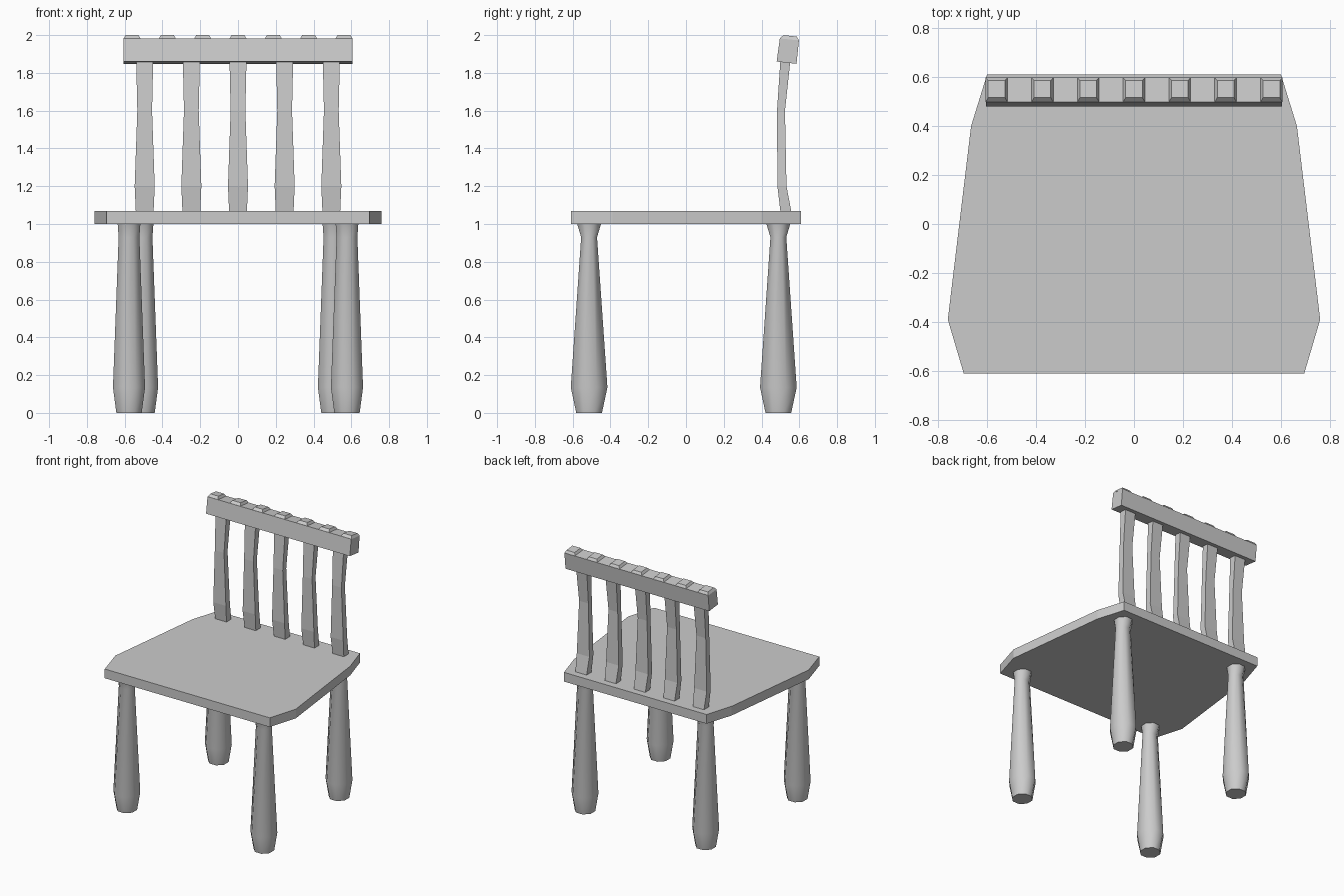
import bpy
from math import cos, sin, pi, radians

if "Cube" in bpy.data.objects:
    bpy.data.objects.remove(bpy.data.objects["Cube"])

grey = bpy.data.materials.new("plain grey")
grey.use_nodes = True
colour = (0.6, 0.6, 0.6, 1)
grey.diffuse_color = colour
grey.node_tree.nodes["Principled BSDF"].inputs["Base Color"].default_value = colour


def loft(name, rings, smooth=False):
    """Skin a stack of equal-length rings, bottom to top, and cap both ends."""
    n = len(rings[0])
    verts = [p for ring in rings for p in ring]
    faces = [tuple(reversed(range(n))), tuple(range(len(verts) - n, len(verts)))]
    for r in range(len(rings) - 1):
        for i in range(n):
            a, b = r * n + i, r * n + (i + 1) % n
            faces.append((a, b, b + n, a + n))
    mesh = bpy.data.meshes.new(name)
    mesh.from_pydata(verts, [], faces)
    mesh.materials.append(grey)
    obj = bpy.data.objects.new(name, mesh)
    bpy.context.collection.objects.link(obj)
    if smooth:
        bpy.ops.object.select_all(action='DESELECT')
        obj.select_set(True)
        bpy.context.view_layer.objects.active = obj
        bpy.ops.object.shade_smooth_by_angle(angle=radians(50))
    return obj


def rect(x, half, y0, y1, z0, z1):
    """Rectangular ring; z0 is the front height and z1 the back height."""
    return [(x - half, y0, z0), (x + half, y0, z0), (x + half, y1, z1), (x - half, y1, z1)]


# Seat: tapered slab with clipped corners
half_outline = [(0.695, -0.61), (0.76, -0.39), (0.665, 0.40), (0.60, 0.61)]
outline = half_outline + [(-x, y) for x, y in reversed(half_outline)]
loft("seat", [[(x, y, z) for x, y in outline] for z in (1.0, 1.07)])

# Legs: eight-sided turned posts, (height, half width, half depth)
leg_profile = [(0, 0.067, 0.068), (0.135, 0.085, 0.097), (0.93, 0.055, 0.042), (1.0, 0.06, 0.063)]
SIDES = 8


def leg(name, cx, cy):
    grow = 1 / cos(pi / SIDES)
    angles = [(i + 0.5) * 2 * pi / SIDES for i in range(SIDES)]
    loft(name, [[(cx + rx * grow * cos(a), cy + ry * grow * sin(a), z) for a in angles]
                for z, rx, ry in leg_profile], smooth=True)


for side, s in (("left", 1), ("right", -1)):
    leg("front_leg_" + side, s * 0.577, -0.513)
    leg("back_leg_" + side, s * 0.508, 0.489)

# Back spindles: bent slats, (height, half width, front y, back y)
slat_profile = [(1.065, 0.047, 0.50, 0.558), (1.2, 0.053, 0.484, 0.532),
                (1.6, 0.039, 0.482, 0.524), (1.87, 0.045, 0.50, 0.553)]
for i in range(5):
    x = (i - 2) * 0.247
    loft(f"back_spindle_{i + 1}", [rect(x, h, y0, y1, z, z) for z, h, y0, y1 in slat_profile])

# Top rail: leaning bar with seven bevelled studs along its top
loft("top_rail", [rect(0, 0.605, 0.48, 0.585, 1.86, 1.848),
                  rect(0, 0.605, 0.497, 0.598, 1.983, 1.973)])
for i in range(7):
    x = (i - 3) * 0.187
    loft(f"rail_stud_{i + 1}", [rect(x, 0.045, 0.497, 0.598, 1.982, 1.972),
                                rect(x, 0.034, 0.516, 0.586, 2.0, 1.992)])
